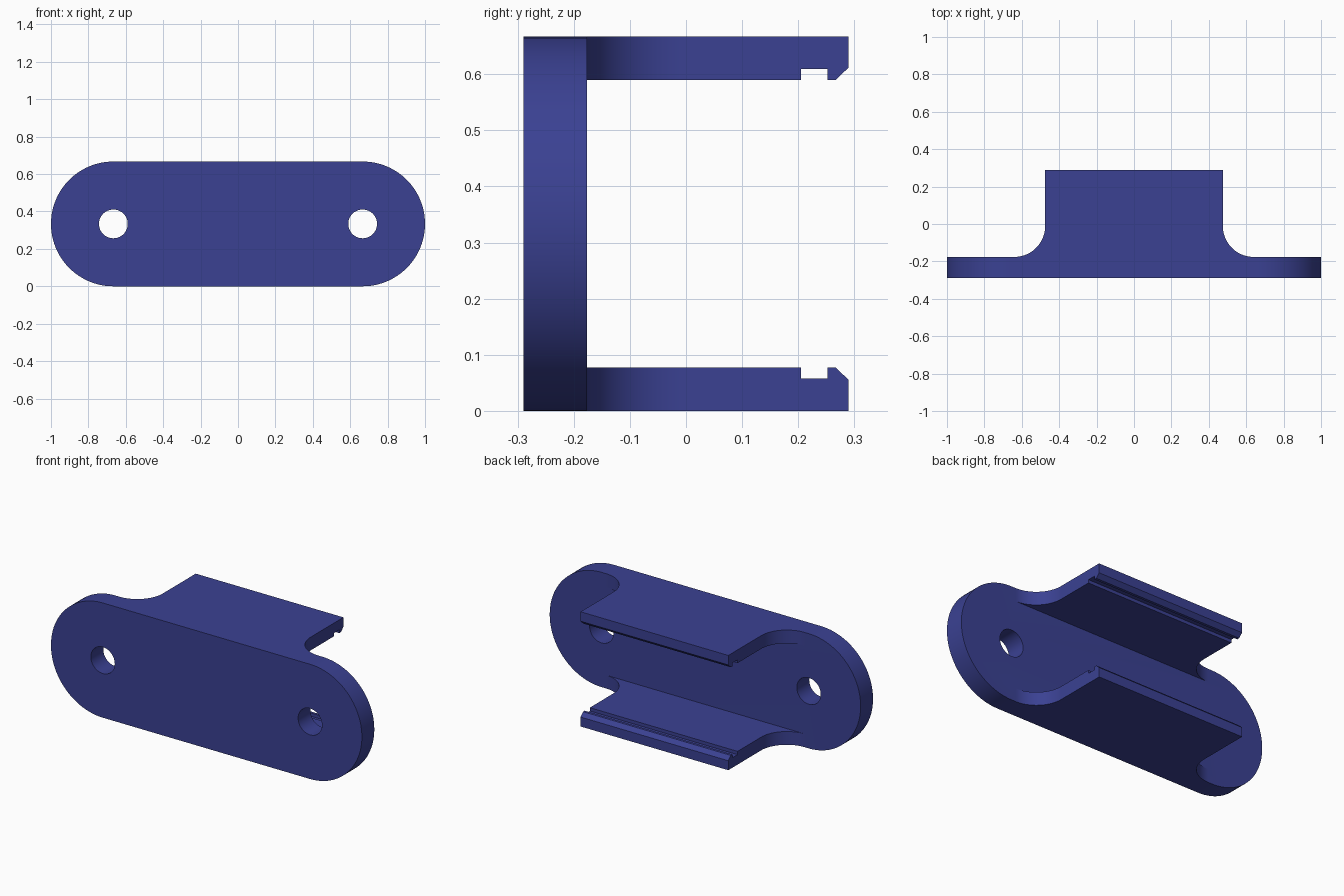
import bpy, bmesh, math
from mathutils import Vector

if "Cube" in bpy.data.objects:
    bpy.data.objects.remove(bpy.data.objects["Cube"])

R = 0.3335            # plate end radius, half the height
HEIGHT = 2 * R
Y_FRONT, Y_PLATE, Y_BACK = -0.29, -0.176, 0.29
HOLE_X, HOLE_R = 0.6665, 0.077
FLANGE_W, FLANGE_T, FILLET = 0.475, 0.077, 0.165

blue = bpy.data.materials.new("dark_blue")
blue.diffuse_color = (0.043, 0.053, 0.29, 1)
blue.use_nodes = True
blue.node_tree.nodes["Principled BSDF"].inputs["Base Color"].default_value = blue.diffuse_color


def arc(cx, cy, r, a0, a1, n):
    return [(cx + r * math.cos(math.radians(a0 + (a1 - a0) * i / n)),
             cy + r * math.sin(math.radians(a0 + (a1 - a0) * i / n))) for i in range(n + 1)]


def prism(name, points, to_3d, direction):
    """Extrude a flat outline, placed by to_3d, along a direction."""
    bm = bmesh.new()
    face = bm.faces.new([bm.verts.new(to_3d(a, b)) for a, b in points])
    ext = bmesh.ops.extrude_face_region(bm, geom=[face])
    bmesh.ops.translate(bm, vec=Vector(direction),
                        verts=[v for v in ext["geom"] if isinstance(v, bmesh.types.BMVert)])
    bmesh.ops.recalc_face_normals(bm, faces=bm.faces)
    mesh = bpy.data.meshes.new(name)
    bm.to_mesh(mesh)
    bm.free()
    mesh.materials.append(blue)
    obj = bpy.data.objects.new(name, mesh)
    bpy.context.collection.objects.link(obj)
    return obj


def combine(target, tool, operation):
    """Apply a boolean and remove the tool object."""
    mod = target.modifiers.new(operation, 'BOOLEAN')
    mod.operation, mod.solver, mod.object = operation, 'EXACT', tool
    bpy.context.view_layer.objects.active = target
    bpy.ops.object.modifier_apply(modifier=mod.name)
    bpy.data.objects.remove(tool)


# Rounded mounting plate
outline = arc(HOLE_X, R, R, -90, 90, 48) + arc(-HOLE_X, R, R, 90, 270, 48)
bracket = prism("bracket", outline, lambda a, b: (a, Y_FRONT, b), (0, Y_PLATE - Y_FRONT, 0))

# Screw holes
for s in (-1, 1):
    circle = arc(s * HOLE_X, R, HOLE_R, 0, 360, 48)[:-1]
    hole = prism("hole_cutter", circle, lambda a, b: (a, -0.4, b), (0, 0.4, 0))
    combine(bracket, hole, 'DIFFERENCE')

# Flange outline with concave fillets at its root
fillet = arc(FLANGE_W + FILLET, Y_PLATE + FILLET, FILLET, 270, 180, 24)
half = [(FLANGE_W + FILLET, Y_PLATE - 0.05)] + fillet + [(FLANGE_W, Y_BACK)]
flange_outline = half + [(-x, y) for x, y in reversed(half)]

# Snap groove and lead-in chamfer, as (y, height above the flange's outer face)
groove = [(0.205, 0.058), (0.252, 0.058), (0.252, 0.1), (0.205, 0.1)]
chamfer = [(0.267, FLANGE_T), (0.29, 0.055), (0.32, 0.0263), (0.32, 0.1), (0.267, 0.1)]

# Lower and upper flanges, mirrored about mid height
for base, up in ((0, 1), (HEIGHT, -1)):
    flange = prism("flange", flange_outline, lambda a, b: (a, b, base), (0, 0, up * FLANGE_T))
    for cut in (groove, chamfer):
        cutter = prism("snap_cutter", cut, lambda a, b: (-0.6, a, base + up * b), (1.2, 0, 0))
        combine(flange, cutter, 'DIFFERENCE')
    combine(bracket, flange, 'UNION')

# Smooth curved walls, keep sharp edges
bpy.ops.object.select_all(action='DESELECT')
bracket.select_set(True)
bpy.context.view_layer.objects.active = bracket
bpy.ops.object.shade_smooth_by_angle(angle=math.radians(30))
